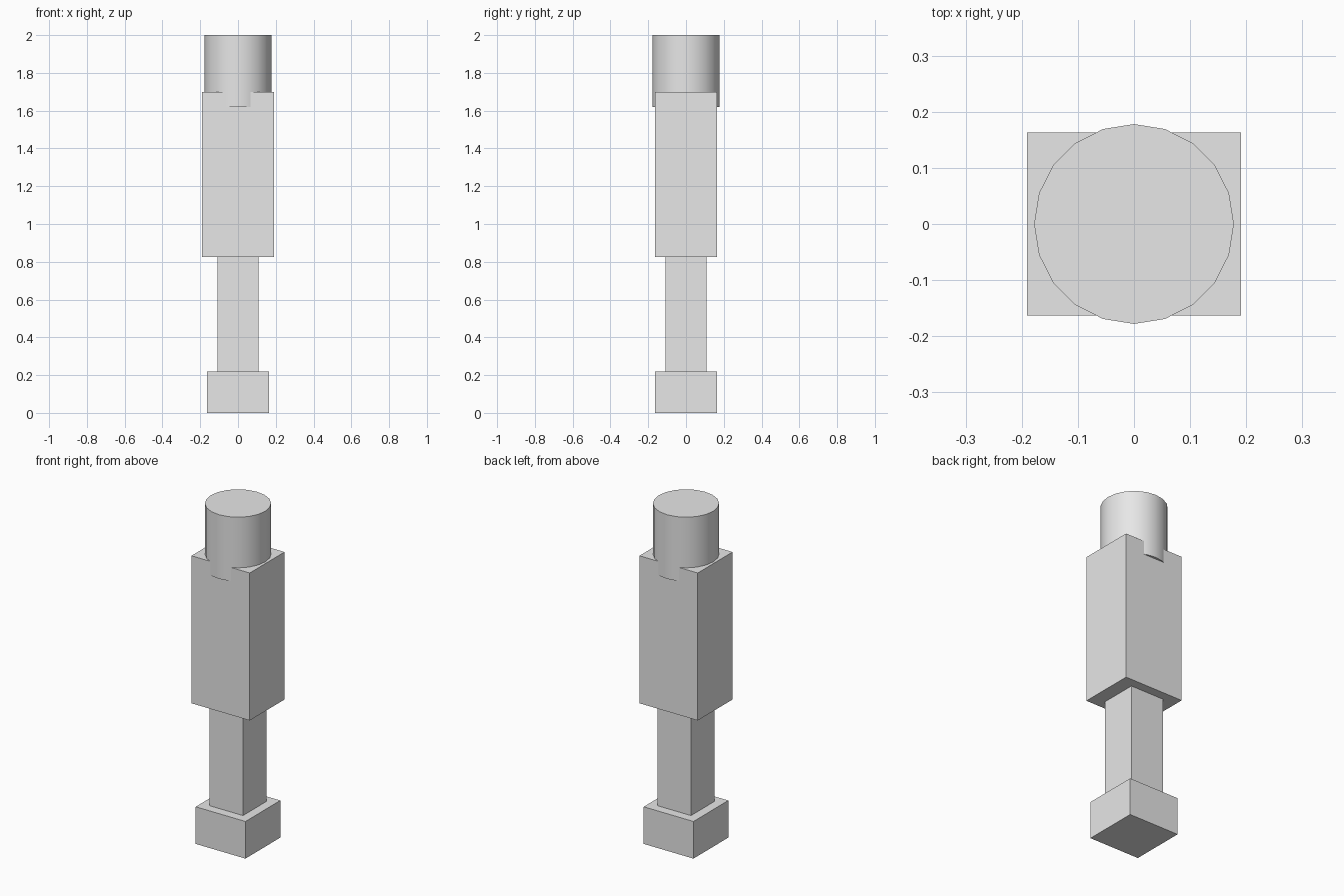
import bpy
import math

cube = bpy.data.objects.get("Cube")
if cube:
    bpy.data.objects.remove(cube, do_unlink=True)

# Single light grey finish
grey = bpy.data.materials.new("light_grey")
grey.use_nodes = True
grey.diffuse_color = (0.8, 0.8, 0.8, 1)
grey.node_tree.nodes["Principled BSDF"].inputs["Base Color"].default_value = (0.8, 0.8, 0.8, 1)


def block(name, half_x, half_y, bottom, top):
    """Square-edged block spanning bottom to top."""
    bpy.ops.mesh.primitive_cube_add(size=2, location=(0, 0, (bottom + top) / 2))
    part = bpy.context.object
    part.name = name
    part.scale = (half_x, half_y, (top - bottom) / 2)
    bpy.ops.object.transform_apply(location=False, rotation=False, scale=True)
    part.data.materials.append(grey)


# Foot, shaft and body stacked upwards
block("foot", 0.163, 0.163, 0, 0.22)
block("shaft", 0.109, 0.109, 0.22, 0.826)
block("body", 0.191, 0.163, 0.826, 1.7)

# Round cap sunk into the top of the body
cap_bottom, cap_top = 1.62, 2.0
bpy.ops.mesh.primitive_cylinder_add(
    vertices=20, radius=0.178, depth=cap_top - cap_bottom,
    location=(0, 0, (cap_bottom + cap_top) / 2))
cap = bpy.context.object
cap.name = "round_cap"
cap.data.materials.append(grey)
bpy.ops.object.shade_smooth_by_angle(angle=math.radians(30))
